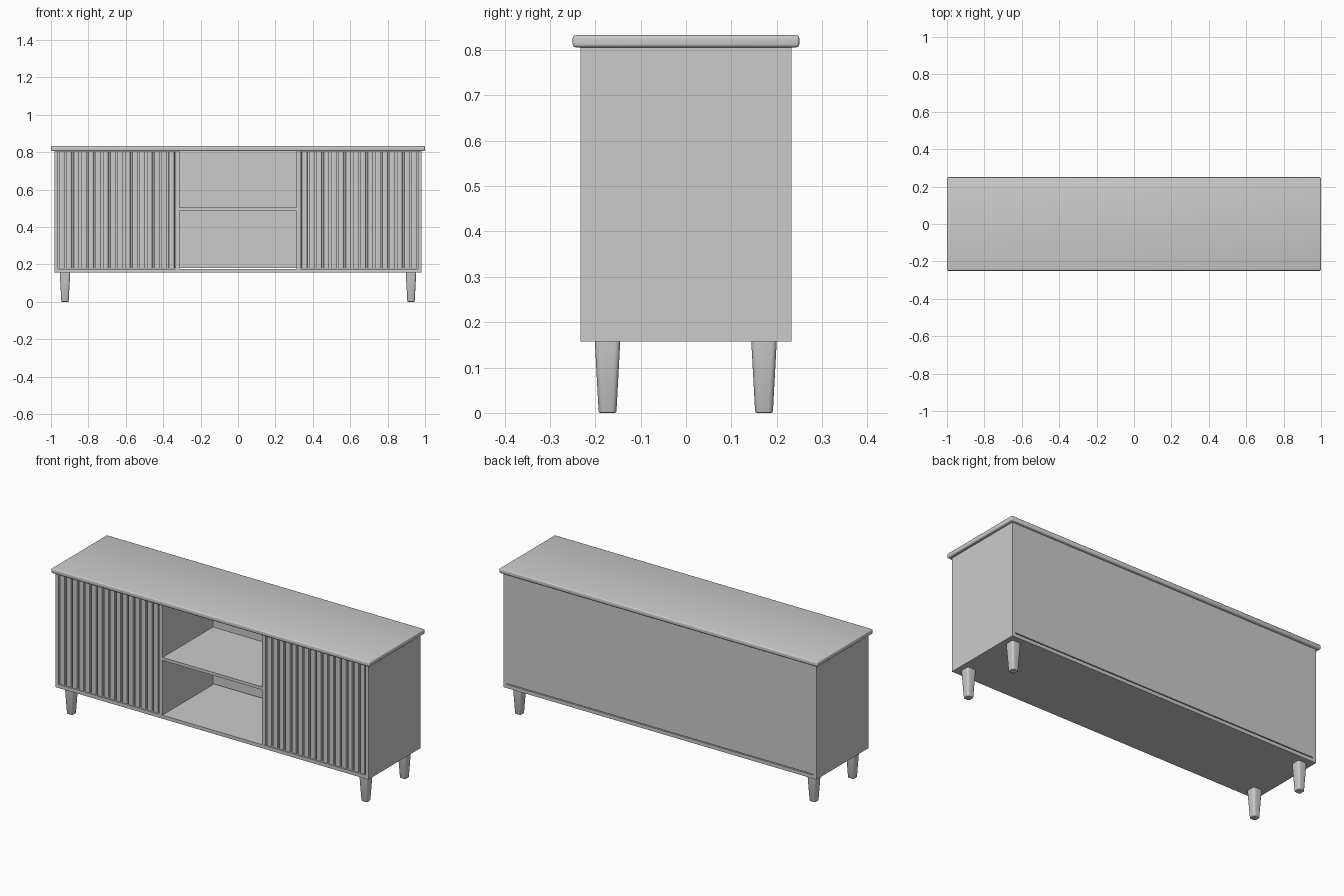
import bpy, bmesh, math
from mathutils import Vector

if "Cube" in bpy.data.objects:
    bpy.data.objects.remove(bpy.data.objects["Cube"])

grey = bpy.data.materials.new("plain grey")
grey.diffuse_color = (0.6, 0.6, 0.6, 1)
grey.use_nodes = True
grey.node_tree.nodes["Principled BSDF"].inputs["Base Color"].default_value = grey.diffuse_color


def finish(name, bm):
    bmesh.ops.recalc_face_normals(bm, faces=bm.faces)
    me = bpy.data.meshes.new(name)
    bm.to_mesh(me)
    bm.free()
    me.materials.append(grey)
    ob = bpy.data.objects.new(name, me)
    bpy.context.collection.objects.link(ob)
    bpy.ops.object.select_all(action='DESELECT')
    ob.select_set(True)
    bpy.context.view_layer.objects.active = ob
    bpy.ops.object.shade_smooth_by_angle(angle=math.radians(40))
    return ob


def add_box(bm, x0, x1, y0, y1, z0, z1):
    verts = bmesh.ops.create_cube(bm, size=1)["verts"]
    for v in verts:
        v.co = Vector((x1 if v.co.x > 0 else x0,
                       y1 if v.co.y > 0 else y0,
                       z1 if v.co.z > 0 else z0))
    return verts


def box(name, *dims, bevel=0):
    bm = bmesh.new()
    add_box(bm, *dims)
    if bevel:
        bmesh.ops.bevel(bm, geom=bm.edges[:], offset=bevel, segments=3,
                        profile=0.5, affect='EDGES')
    return finish(name, bm)


# Main levels
FRONT, BACK = -0.233, 0.233
BASE, FLOOR, TOP = 0.157, 0.177, 0.806
IN, OUT = 0.963, 0.982          # side panel faces
DIV_IN, DIV_OUT = 0.312, 0.335  # divider faces

# Carcass
box("top_board", -1, 1, -0.25, 0.25, TOP, 0.833, bevel=0.007)
box("bottom_panel", -IN, IN, FRONT, BACK, BASE, FLOOR)
box("back_panel", -IN, IN, BACK - 0.012, BACK, FLOOR + 0.005, TOP)
box("middle_shelf", -DIV_IN, DIV_IN, FRONT + 0.002, BACK - 0.012, 0.487, 0.504)


# Fluted door: backing board with a row of vertical slats
def fluted_door(name, x0, x1, count=16):
    bm = bmesh.new()
    z0, z1 = FLOOR + 0.002, TOP - 0.001
    add_box(bm, x0, x1, FRONT + 0.016, FRONT + 0.03, z0, z1)
    pitch = (x1 - x0) / count
    for i in range(count):
        c = x0 + pitch * (i + 0.5)
        verts = add_box(bm, c - 0.0148, c + 0.0148,
                        FRONT + 0.003, FRONT + 0.017, z0, z1)
        front_edges = {e for v in verts for e in v.link_edges
                       if all(w.co.y < FRONT + 0.004 for w in e.verts)
                       and abs(e.verts[0].co.z - e.verts[1].co.z) > 0.1}
        bmesh.ops.bevel(bm, geom=list(front_edges), offset=0.003, segments=2,
                        profile=0.5, affect='EDGES')
    finish(name, bm)


# Tapered leg with a rounded square section
def leg(name, cx, cy):
    bm = bmesh.new()
    for v in add_box(bm, -1, 1, -1, 1, 0, BASE):
        half = 0.028 if v.co.z > 0.1 else 0.0195
        v.co.x = cx + v.co.x * half
        v.co.y = cy + v.co.y * half
    uprights = [e for e in bm.edges
                if abs(e.verts[0].co.z - e.verts[1].co.z) > 0.1]
    bmesh.ops.bevel(bm, geom=uprights, offset=0.011, segments=4,
                    profile=0.5, affect='EDGES')
    foot = [e for e in bm.edges if all(v.co.z < 0.001 for v in e.verts)]
    bmesh.ops.bevel(bm, geom=foot, offset=0.004, segments=2,
                    profile=0.5, affect='EDGES')
    finish(name, bm)


# Mirrored parts
for side, s in (("left", -1), ("right", 1)):
    def span(a, b):
        return sorted((s * a, s * b))
    box(side + "_side_panel", *span(IN, OUT), FRONT, BACK, BASE, TOP)
    box(side + "_divider", *span(DIV_IN, DIV_OUT), FRONT + 0.001,
        BACK - 0.012, FLOOR, TOP)
    fluted_door(side + "_fluted_door", *span(DIV_OUT + 0.001, IN - 0.001))
    leg("front_" + side + "_leg", s * 0.925, -0.173)
    leg("back_" + side + "_leg", s * 0.925, 0.172)
